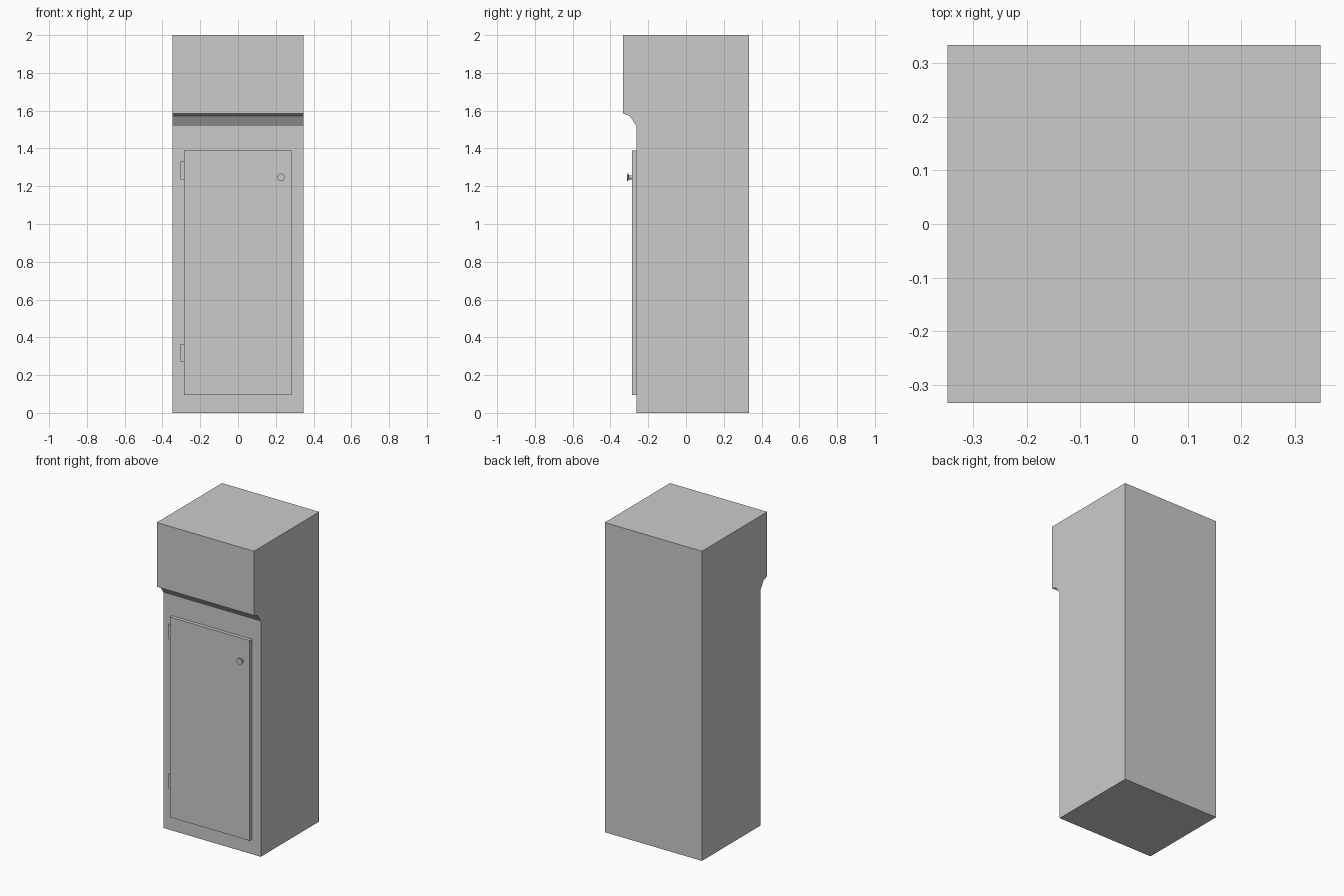
import bpy, bmesh, math
from mathutils import Vector

if "Cube" in bpy.data.objects:
    bpy.data.objects.remove(bpy.data.objects["Cube"])


def make_object(name, bm):
    bmesh.ops.recalc_face_normals(bm, faces=bm.faces)
    mesh = bpy.data.meshes.new(name)
    bm.to_mesh(mesh)
    bm.free()
    obj = bpy.data.objects.new(name, mesh)
    bpy.context.collection.objects.link(obj)
    return obj


def box(name, low, high):
    bm = bmesh.new()
    low, high = Vector(low), Vector(high)
    bmesh.ops.create_cube(bm, size=1)
    for v in bm.verts:
        v.co = (low + high) / 2 + v.co * (high - low)
    return make_object(name, bm)


def extrude_x(name, profile, half_width):
    bm = bmesh.new()
    face = bm.faces.new([bm.verts.new((-half_width, y, z)) for y, z in profile])
    moved = bmesh.ops.extrude_face_region(bm, geom=[face], use_keep_orig=True)["geom"]
    verts = [g for g in moved if isinstance(g, bmesh.types.BMVert)]
    bmesh.ops.translate(bm, verts=verts, vec=(2 * half_width, 0, 0))
    return make_object(name, bm)


def lathe_y(name, profile, x, z, sides):
    # profile holds (radius, y) pairs, capped at both ends
    bm = bmesh.new()
    rings = []
    for r, y in profile:
        angles = [2 * math.pi * i / sides for i in range(sides)]
        rings.append([bm.verts.new((x + r * math.cos(a), y, z + r * math.sin(a))) for a in angles])
    for a, b in zip(rings, rings[1:]):
        for i in range(sides):
            j = (i + 1) % sides
            bm.faces.new((a[i], a[j], b[j], b[i]))
    bm.faces.new(rings[0])
    bm.faces.new(rings[-1])
    return make_object(name, bm)


# Cabinet body with overhanging head
extrude_x("cabinet_body", [
    (0.333, 0), (0.333, 2), (-0.333, 2), (-0.333, 1.585),
    (-0.298, 1.572), (-0.263, 1.52), (-0.263, 0)], 0.347)

# Door panel
box("door", (-0.286, -0.286, 0.095), (0.284, -0.262, 1.388))

# Hinges on the left edge of the door
for label, z in (("lower", 0.318), ("upper", 1.283)):
    box(label + "_hinge", (-0.304, -0.275, z - 0.047), (-0.284, -0.262, z + 0.047))

# Door knob: narrow stem and flat cap
lathe_y("door_knob", [
    (0.011, -0.284), (0.011, -0.303), (0.020, -0.307), (0.020, -0.312)], 0.228, 1.247, 16)
